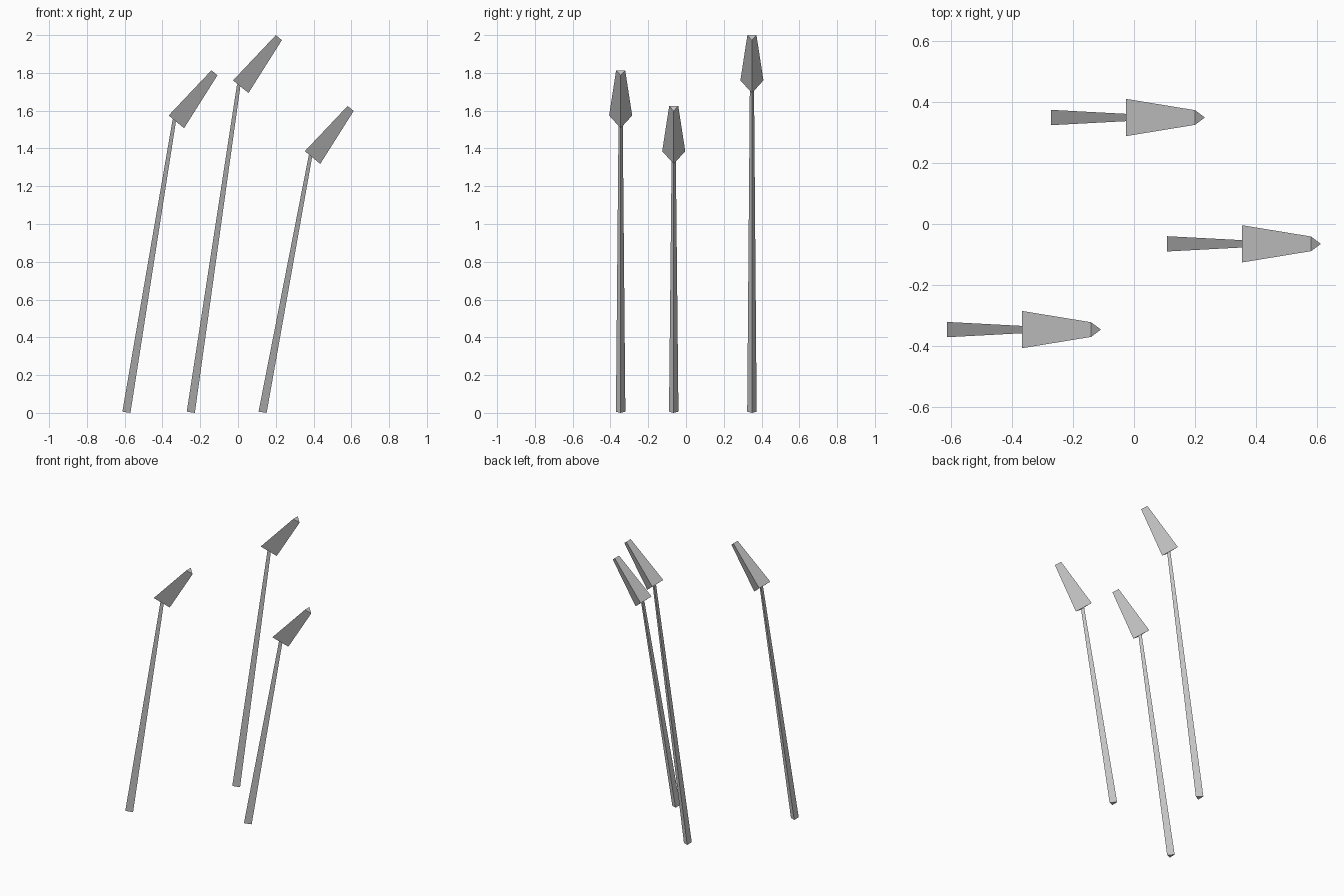
import bpy, bmesh
from math import sin, cos, radians, pi
from mathutils import Vector

if "Cube" in bpy.data.objects:
    bpy.data.objects.remove(bpy.data.objects["Cube"])


def ring(bm, centre, radius, tilt):
    """Triangle of verts leaning toward +x, with its sharp corner on the +x side."""
    out = Vector((cos(tilt), 0, -sin(tilt)))
    side = Vector((0, 1, 0))
    return [bm.verts.new(Vector(centre) + radius * (cos(a) * out + sin(a) * side))
            for a in (0, 2 * pi / 3, 4 * pi / 3)]


def tapered_prism(name, start, end, r_start, r_end, tilt):
    bm = bmesh.new()
    a = ring(bm, start, r_start, tilt)
    b = ring(bm, end, r_end, tilt)
    for i in range(3):
        j = (i + 1) % 3
        bm.faces.new((a[i], a[j], b[j], b[i]))
    bm.faces.new(a[::-1])
    bm.faces.new(b)
    bmesh.ops.recalc_face_normals(bm, faces=bm.faces)
    mesh = bpy.data.meshes.new(name)
    bm.to_mesh(mesh)
    bm.free()
    obj = bpy.data.objects.new(name, mesh)
    bpy.context.collection.objects.link(obj)


# Each reed: base x, y, height of the head's lower end
reeds = [(-0.257, 0.349, 1.738), (-0.598, -0.346, 1.552), (0.123, -0.065, 1.363)]

for n, (x, y, z) in enumerate(reeds, 1):
    joint = (x + 0.258, y, z)
    # thin leaning stem
    tapered_prism(f"reed_stem_{n}", (x, y, 0.0043), joint, 0.0289, 0.0127, radians(8.5))
    # bent, tapered head
    tip = (joint[0] + 0.21, y, z + 0.253)
    tapered_prism(f"reed_head_{n}", joint, tip, 0.0705, 0.0277, radians(39.5))
